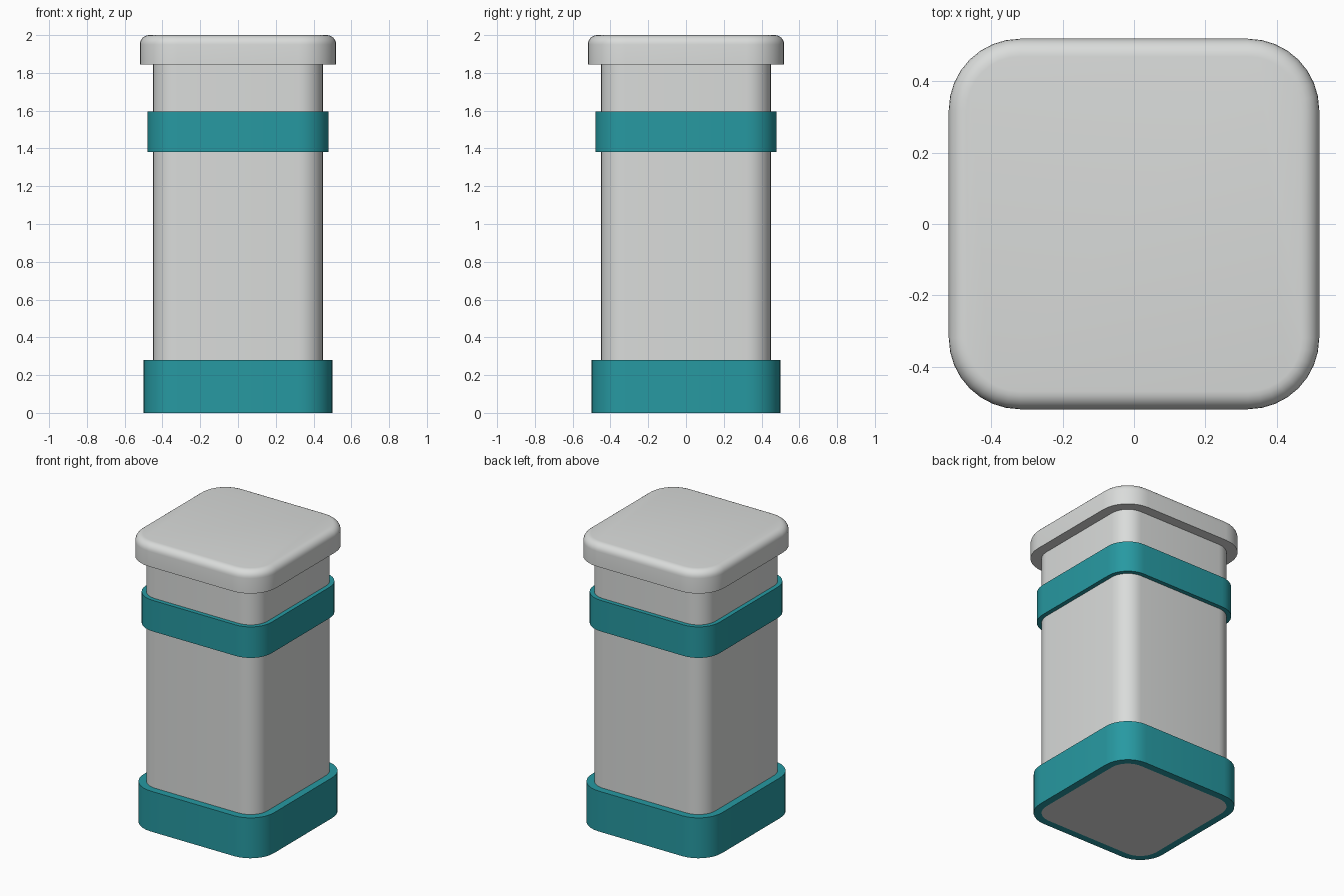
import bpy, bmesh, math

if "Cube" in bpy.data.objects:
    bpy.data.objects.remove(bpy.data.objects["Cube"])

SEG = 8  # segments per rounded corner


def material(name, rgb):
    m = bpy.data.materials.new(name)
    m.diffuse_color = (*rgb, 1)
    m.use_nodes = True
    m.node_tree.nodes["Principled BSDF"].inputs["Base Color"].default_value = m.diffuse_color
    return m


grey = material("light grey", (0.70, 0.715, 0.705))
teal = material("teal", (0.02, 0.32, 0.36))


def outline(half, z):
    """Rounded square; all outlines share the same corner centres."""
    c = 0.32
    r = half - c
    pts = []
    for q, (sx, sy) in enumerate([(1, 1), (-1, 1), (-1, -1), (1, -1)]):
        for i in range(SEG + 1):
            a = math.pi / 2 * (q + i / SEG)
            pts.append((sx * c + r * math.cos(a), sy * c + r * math.sin(a), z))
    return pts


def build(name, profile, mat, ring=False):
    """Skin rounded-square outlines (half width, z) from bottom to top."""
    bm = bmesh.new()
    loops = [[bm.verts.new(p) for p in outline(h, z)] for h, z in profile]
    pairs = list(zip(loops, loops[1:]))
    if ring:
        pairs.append((loops[-1], loops[0]))
    else:
        bm.faces.new(loops[0][::-1])
        bm.faces.new(loops[-1])
    n = len(loops[0])
    for lo, hi in pairs:
        for i in range(n):
            j = (i + 1) % n
            bm.faces.new((lo[i], lo[j], hi[j], hi[i]))
    bmesh.ops.recalc_face_normals(bm, faces=bm.faces)
    me = bpy.data.meshes.new(name)
    bm.to_mesh(me)
    bm.free()
    me.materials.append(mat)
    ob = bpy.data.objects.new(name, me)
    bpy.context.collection.objects.link(ob)
    bpy.ops.object.select_all(action='DESELECT')
    ob.select_set(True)
    bpy.context.view_layer.objects.active = ob
    bpy.ops.object.shade_smooth_by_angle(angle=math.radians(35))


# Main column
build("body", [(0.45, 0), (0.45, 1.86)], grey)

# Sleeves around the column
for name, half, z0, z1 in [("base_sleeve", 0.50, 0, 0.28),
                           ("upper_band", 0.48, 1.38, 1.595)]:
    build(name, [(0.45, z0), (half, z0), (half, z1), (0.45, z1)], teal, ring=True)

# Cap with a rounded top edge
R = 0.05
cap = [(0.52, 1.845)]
for i in range(7):
    a = math.pi / 2 * i / 6
    cap.append((0.52 - R + R * math.cos(a), 2 - R + R * math.sin(a)))
build("cap", cap, grey)
